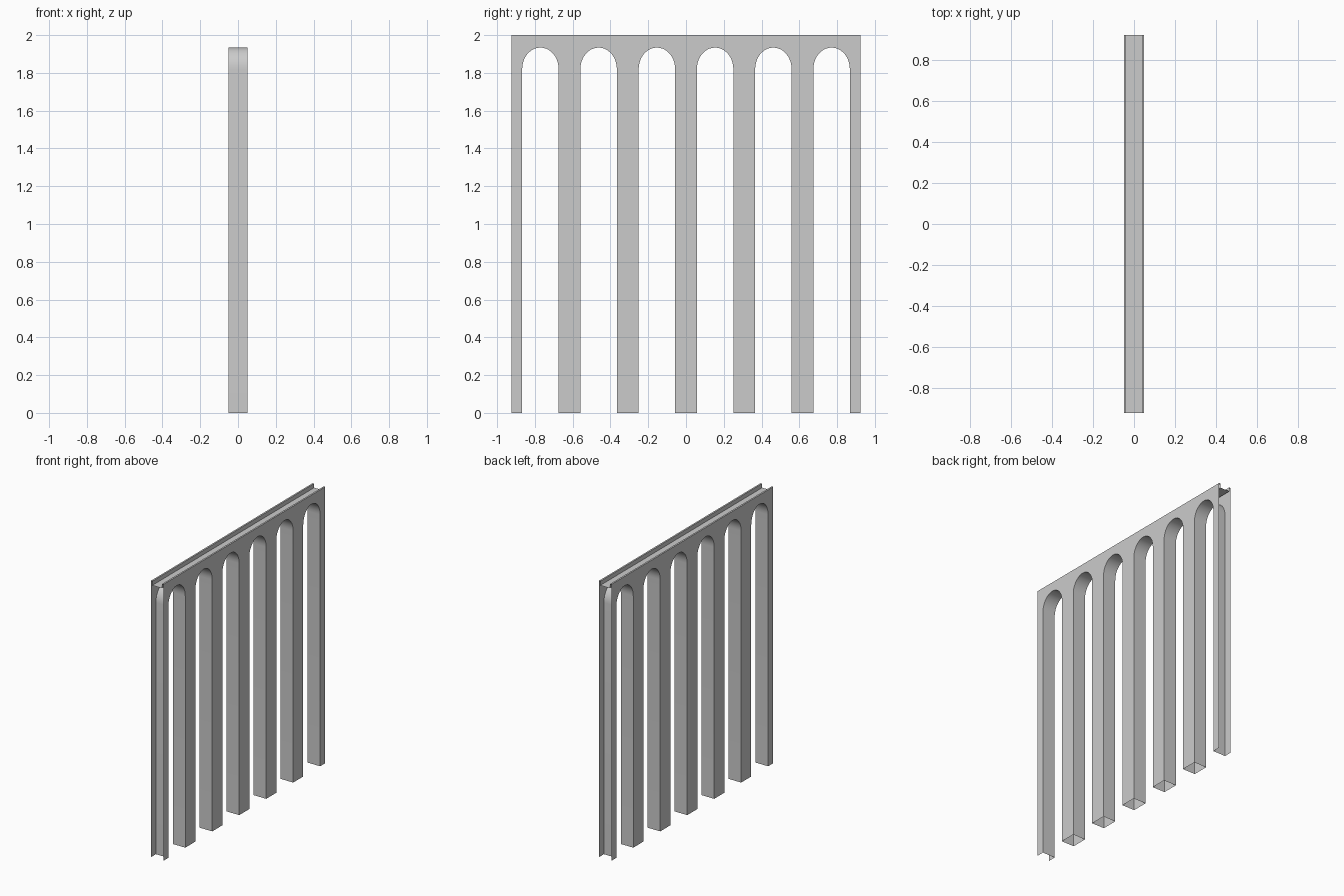
import bpy
import math

if "Cube" in bpy.data.objects:
    bpy.data.objects.remove(bpy.data.objects["Cube"])

HALF_T = 0.05            # half wall thickness
HALF_L = 0.925           # half wall length
TOP = 2.0
BAYS = 6
PITCH = 2 * HALF_L / BAYS
ARCH_R = 0.0965          # half opening width
SPRING, CROWN = 1.82, 1.934
SEGS = 20


def make_object(name, verts, faces):
    mesh = bpy.data.meshes.new(name)
    mesh.from_pydata(verts, [], faces)
    mesh.update()
    obj = bpy.data.objects.new(name, mesh)
    bpy.context.collection.objects.link(obj)
    bpy.ops.object.select_all(action='DESELECT')
    obj.select_set(True)
    bpy.context.view_layer.objects.active = obj
    bpy.ops.object.shade_smooth_by_angle(angle=math.radians(30))
    return obj


# Wall outline in y/z, running under the row of arches and back along the top
outline = [(-HALF_L, 0)]
soffit_edges = []
for bay in range(BAYS):
    yc = -HALF_L + (bay + 0.5) * PITCH
    start = len(outline)
    outline.append((yc - ARCH_R, 0))
    for i in range(SEGS + 1):
        a = math.pi * (1 - i / SEGS)
        outline.append((yc + ARCH_R * math.cos(a),
                        SPRING + (CROWN - SPRING) * math.sin(a)))
    outline.append((yc + ARCH_R, 0))
    soffit_edges += range(start, len(outline) - 1)
outline += [(HALF_L, 0), (HALF_L, TOP), (-HALF_L, TOP)]

# Arcade: two thin facades joined by the arch linings, open at ends and feet
n = len(outline)
verts = [(x, y, z) for x in (HALF_T, -HALF_T) for y, z in outline]
faces = [list(range(n)), list(range(2 * n - 1, n - 1, -1))]
faces += [(i + 1, i, n + i, n + i + 1) for i in soffit_edges]
make_object("arcade_wall", verts, faces)

# Recessed channel along the top, with a narrow rim on each side
RIM, FLOOR = 0.038, 1.97
profile = [(-HALF_T, TOP), (-RIM, TOP), (-RIM, FLOOR),
           (RIM, FLOOR), (RIM, TOP), (HALF_T, TOP)]
m = len(profile)
verts = [(x, y, z) for y in (-HALF_L, HALF_L) for x, z in profile]
faces = [(i, i + 1, m + i + 1, m + i) for i in range(m - 1)]
make_object("top_channel", verts, faces)
